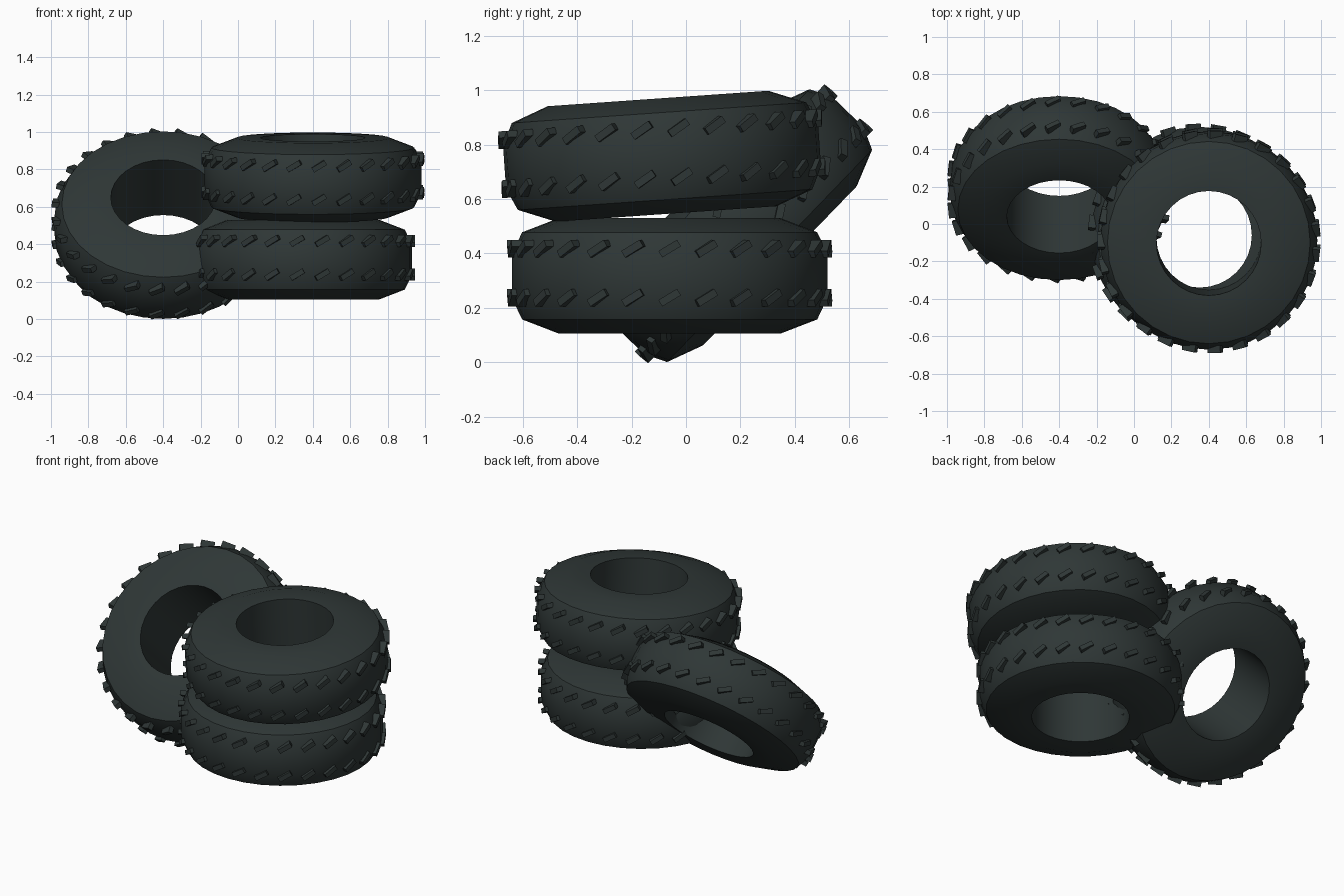
import bpy
import bmesh
from math import radians, tau
from mathutils import Matrix, Vector

if "Cube" in bpy.data.objects:
    bpy.data.objects.remove(bpy.data.objects["Cube"])

SIDES = 32
TREADS = 27
HOLE = 0.28
# Half of the cross-section: (radius, distance from the middle plane)
HALF = [(HOLE, 0.2125), (0.406, 0.2125), (0.542, 0.16), (0.58, 0.08)]
PROFILE = HALF + [(r, -w) for r, w in reversed(HALF)]

rubber = bpy.data.materials.new("dark_rubber")
rubber.use_nodes = True
colour = (0.028, 0.038, 0.037, 1)
rubber.diffuse_color = colour
bsdf = rubber.node_tree.nodes["Principled BSDF"]
bsdf.inputs["Base Color"].default_value = colour
bsdf.inputs["Roughness"].default_value = 0.8


def add_object(name, bm, matrix):
    mesh = bpy.data.meshes.new(name)
    bmesh.ops.recalc_face_normals(bm, faces=bm.faces)
    bm.to_mesh(mesh)
    bm.free()
    mesh.materials.append(rubber)
    obj = bpy.data.objects.new(name, mesh)
    bpy.context.collection.objects.link(obj)
    obj.matrix_world = matrix
    return obj


def tyre_body(name, matrix):
    # Closed cross-section turned around the axle
    bm = bmesh.new()
    verts = [bm.verts.new((r, 0, w)) for r, w in PROFILE]
    edges = [bm.edges.new((v, verts[i - 1])) for i, v in enumerate(verts)]
    bmesh.ops.spin(bm, geom=verts + edges, cent=(0, 0, 0), axis=(0, 0, 1),
                   angle=tau, steps=SIDES)
    bmesh.ops.remove_doubles(bm, verts=bm.verts, dist=0.0005)
    obj = add_object(name, bm, matrix)
    bpy.ops.object.select_all(action="DESELECT")
    obj.select_set(True)
    bpy.context.view_layer.objects.active = obj
    bpy.ops.object.shade_smooth_by_angle(angle=radians(30))


def tread_bars(name, matrix, phase):
    # Two rows of slanted bars around the rim
    bm = bmesh.new()
    size = Matrix.Diagonal(Vector((0.04, 0.08, 0.028, 1)))
    slant = Matrix.Rotation(radians(31), 4, "X")
    for w in (0.1, -0.08):
        for i in range(TREADS):
            turn = Matrix.Rotation((i + phase) * tau / TREADS, 4, "Z")
            place = Matrix.Translation((0.576, 0, w))
            bmesh.ops.create_cube(bm, size=1, matrix=turn @ place @ slant @ size)
    add_object(name, bm, matrix)


# Name, centre, tilt about x in degrees, tread offset
TYRES = [
    ("lower_tyre", (0.35, -0.06, 0.3175), 0, 0),
    ("upper_tyre", (0.40, -0.088, 0.757), 4, 0.5),
    ("leaning_tyre", (-0.40, 0.192, 0.502), 46, 0),
]
for name, centre, tilt, phase in TYRES:
    matrix = Matrix.Translation(centre) @ Matrix.Rotation(radians(tilt), 4, "X")
    tyre_body(name, matrix)
    tread_bars(name + "_treads", matrix, phase)
